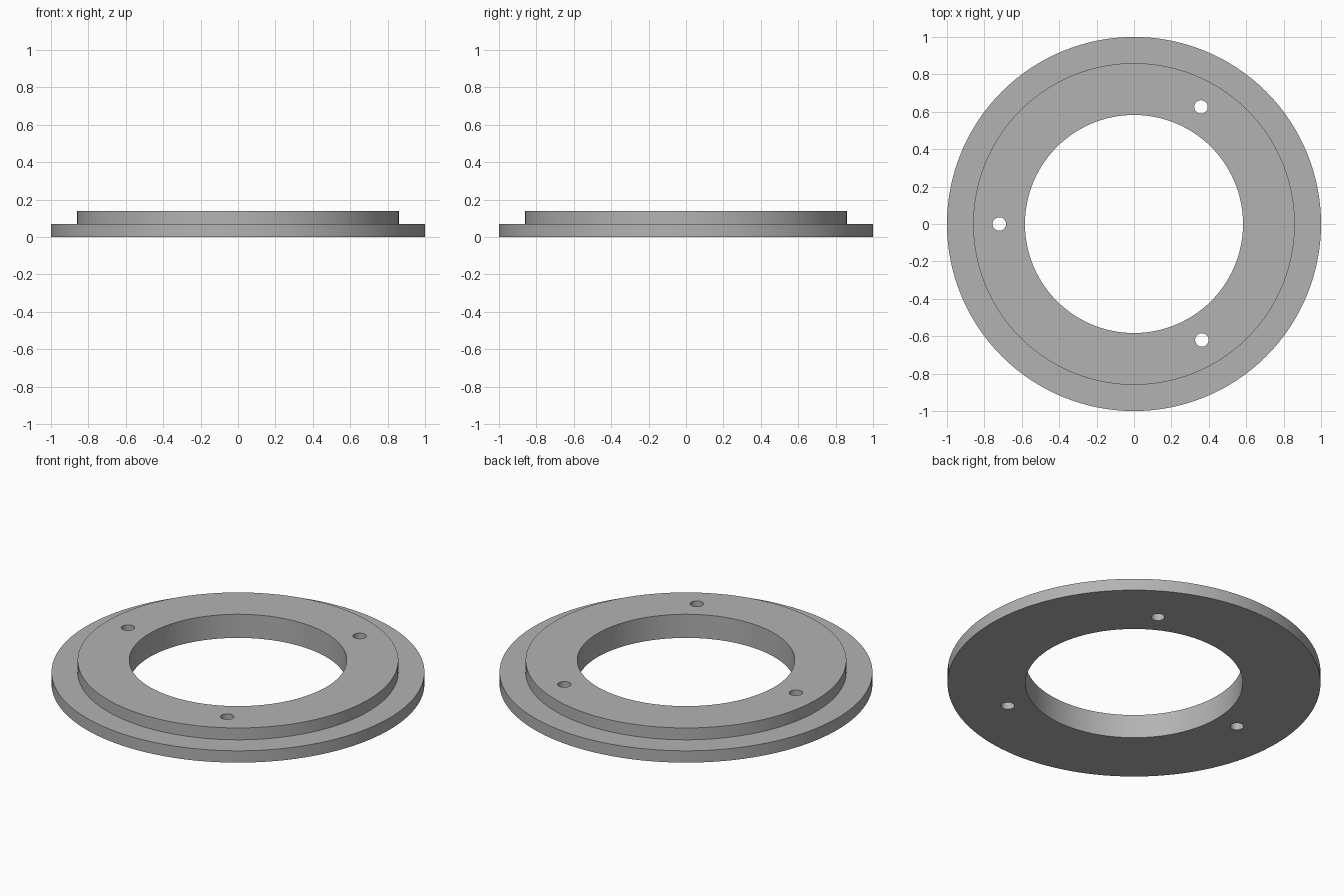
import bpy, bmesh, math

if "Cube" in bpy.data.objects:
    bpy.data.objects.remove(bpy.data.objects["Cube"], do_unlink=True)

SEGMENTS = 128
BORE, STEP, RIM = 0.583, 0.86, 1.0
LOW, HIGH = 0.07, 0.14

grey = bpy.data.materials.new("plain grey")
grey.use_nodes = True
colour = (0.45, 0.45, 0.45, 1)
grey.diffuse_color = colour
grey.node_tree.nodes["Principled BSDF"].inputs["Base Color"].default_value = colour


def add_object(name, bm):
    mesh = bpy.data.meshes.new(name)
    bmesh.ops.recalc_face_normals(bm, faces=bm.faces)
    bm.to_mesh(mesh)
    bm.free()
    mesh.materials.append(grey)
    obj = bpy.data.objects.new(name, mesh)
    bpy.context.collection.objects.link(obj)
    return obj


# Stepped ring: closed profile turned about the z axis
bm = bmesh.new()
profile = [(BORE, 0), (RIM, 0), (RIM, LOW), (STEP, LOW), (STEP, HIGH), (BORE, HIGH)]
verts = [bm.verts.new((r, 0, z)) for r, z in profile]
edges = [bm.edges.new((v, verts[(i + 1) % len(verts)])) for i, v in enumerate(verts)]
bmesh.ops.spin(bm, geom=verts + edges, cent=(0, 0, 0), axis=(0, 0, 1),
               angle=math.tau, steps=SEGMENTS, use_merge=True)
bmesh.ops.remove_doubles(bm, verts=bm.verts, dist=0.0001)
ring = add_object("stepped_ring", bm)

# Three screw holes through the raised part
bm = bmesh.new()
for x, y in [(-0.72, 0), (0.358, 0.626), (0.363, -0.62)]:
    made = bmesh.ops.create_cone(bm, cap_ends=True, segments=32,
                                 radius1=0.036, radius2=0.036, depth=0.4)
    bmesh.ops.translate(bm, verts=made["verts"], vec=(x, y, HIGH / 2))
cutter = add_object("screw_hole_cutter", bm)
cutter.hide_render = True

cut = ring.modifiers.new("screw holes", "BOOLEAN")
cut.operation = "DIFFERENCE"
cut.solver = "EXACT"
cut.object = cutter

# Apply the cut, drop the cutter and smooth the round walls
bpy.ops.object.select_all(action="DESELECT")
ring.select_set(True)
bpy.context.view_layer.objects.active = ring
bpy.ops.object.modifier_apply(modifier=cut.name)
bpy.data.objects.remove(cutter, do_unlink=True)
bpy.ops.object.shade_smooth_by_angle(angle=math.radians(30))
